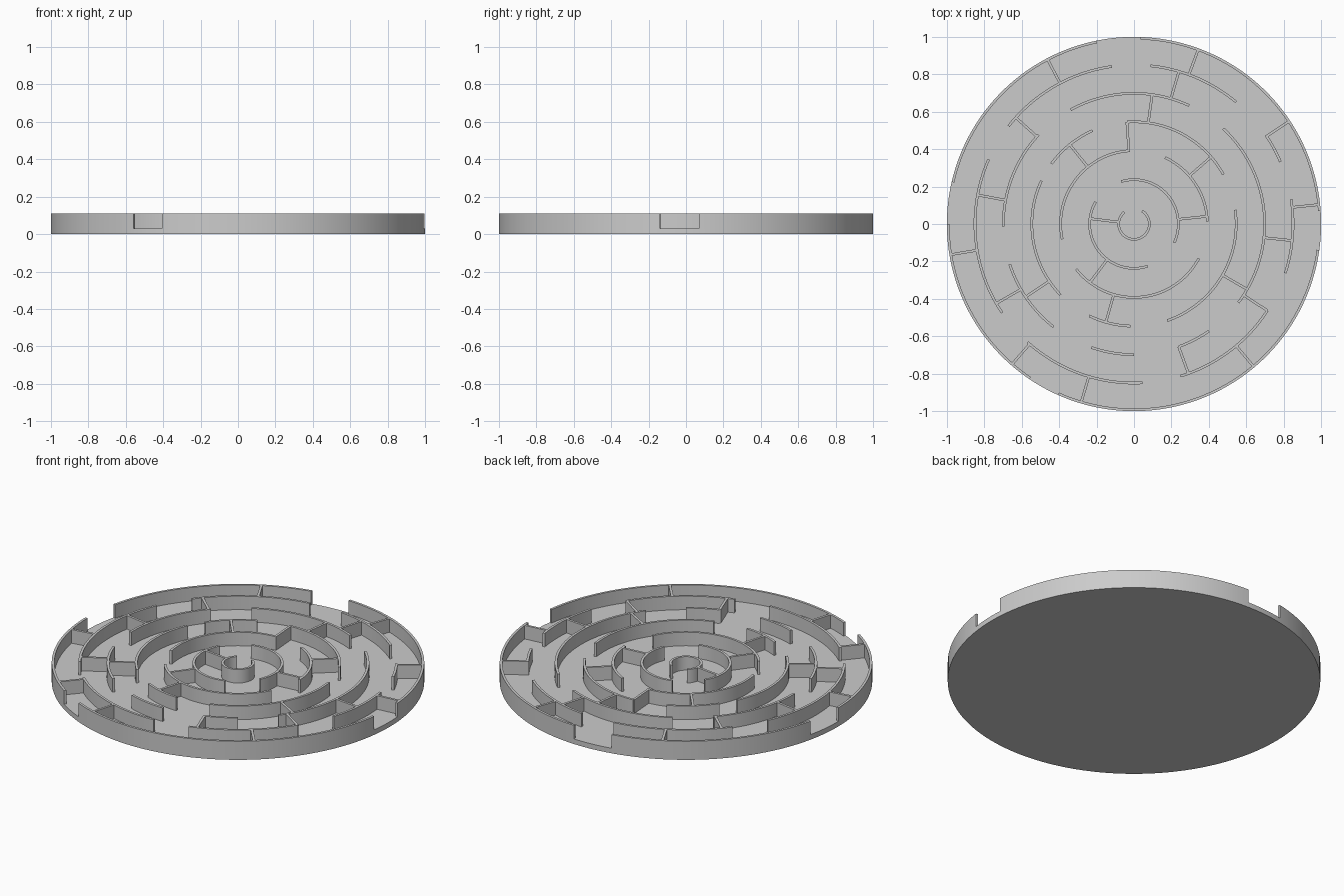
import bpy, bmesh, math

cube = bpy.data.objects.get("Cube")
if cube:
    bpy.data.objects.remove(cube, do_unlink=True)

FLOOR_TOP, WALL_TOP = 0.03, 0.11
THICK = 0.014
STEP = 2  # degrees per facet
RINGS = [0.082, 0.237, 0.392, 0.546, 0.698, 0.85, 1 - THICK / 2]

# Curved walls of each ring: (start, end) in degrees
ARCS = [
    [(129, 418)],
    [(-25, 107), (150, 288)],
    [(2, 65), (93, 192), (218, 332)],
    [(-71, 8), (29, 94), (114, 144), (155, 224), (244, 268)],
    [(-70, -55), (-37, 47), (65, 119), (137, 181), (198, 232), (251, 270)],
    [(-73, -33), (-18, 9), (23, 34), (50, 84), (98, 142), (156, 214), (228, 273)],
    [(4, 88), (101.5, 167), (180, 236), (246, 352)],
]

# Straight walls from each ring to the next one out: angles in degrees
SPOKES = [
    [173],
    [6, 233],
    [41, 94, 129, 254],
    [-30, 82, 214],
    [-70, -33, -6, 73.6, 138, 169.5, 210],
    [-50, 6, 33.5, 69.8, 117.7, 189.5, 229, 253.5],
]

grey = bpy.data.materials.new("plain_grey")
grey.use_nodes = True
colour = (0.6, 0.6, 0.6, 1)
grey.diffuse_color = colour
grey.node_tree.nodes["Principled BSDF"].inputs["Base Color"].default_value = colour


def finish(name, bm):
    """Turn a bmesh into a grey object with crisp corners and smooth curves."""
    bmesh.ops.recalc_face_normals(bm, faces=bm.faces)
    mesh = bpy.data.meshes.new(name)
    bm.to_mesh(mesh)
    bm.free()
    mesh.materials.append(grey)
    obj = bpy.data.objects.new(name, mesh)
    bpy.context.collection.objects.link(obj)
    bpy.ops.object.select_all(action="DESELECT")
    obj.select_set(True)
    bpy.context.view_layer.objects.active = obj
    bpy.ops.object.shade_smooth_by_angle(angle=math.radians(30))


def add_strip(bm, sections):
    """Loft a closed wall through rectangular sections of (inner, outer) points."""
    loops = []
    for inner, outer in sections:
        corners = [(*inner, FLOOR_TOP), (*outer, FLOOR_TOP),
                   (*outer, WALL_TOP), (*inner, WALL_TOP)]
        loops.append([bm.verts.new(c) for c in corners])
    for a, b in zip(loops, loops[1:]):
        for i in range(4):
            j = (i + 1) % 4
            bm.faces.new((a[i], a[j], b[j], b[i]))
    bm.faces.new(loops[0])
    bm.faces.new(loops[-1][::-1])


def add_arc(bm, radius, start, end):
    inside = [k * STEP for k in range(math.floor(start / STEP), math.ceil(end / STEP))
              if start < k * STEP < end]
    sections = []
    for angle in [start, *inside, end]:
        c, s = math.cos(math.radians(angle)), math.sin(math.radians(angle))
        sections.append([(r * c, r * s) for r in (radius - THICK / 2, radius + THICK / 2)])
    add_strip(bm, sections)


def add_spoke(bm, r_in, r_out, angle):
    c, s = math.cos(math.radians(angle)), math.sin(math.radians(angle))
    h = THICK / 2
    add_strip(bm, [[(r * c + h * s, r * s - h * c), (r * c - h * s, r * s + h * c)]
                   for r in (r_in, r_out)])


# Round floor plate
bm = bmesh.new()
bmesh.ops.create_cone(bm, cap_ends=True, segments=360 // STEP,
                      radius1=1, radius2=1, depth=FLOOR_TOP)
bmesh.ops.translate(bm, verts=bm.verts, vec=(0, 0, FLOOR_TOP / 2))
finish("floor_plate", bm)

# Curved ring walls
for number, (radius, arcs) in enumerate(zip(RINGS, ARCS), 1):
    bm = bmesh.new()
    for start, end in arcs:
        add_arc(bm, radius, start, end)
    finish("outer_wall" if number == len(RINGS) else f"ring_wall_{number}", bm)

# Straight dividing walls between neighbouring rings
for number, angles in enumerate(SPOKES, 1):
    bm = bmesh.new()
    for angle in angles:
        add_spoke(bm, RINGS[number - 1], RINGS[number], angle)
    finish(f"dividing_walls_{number}", bm)
